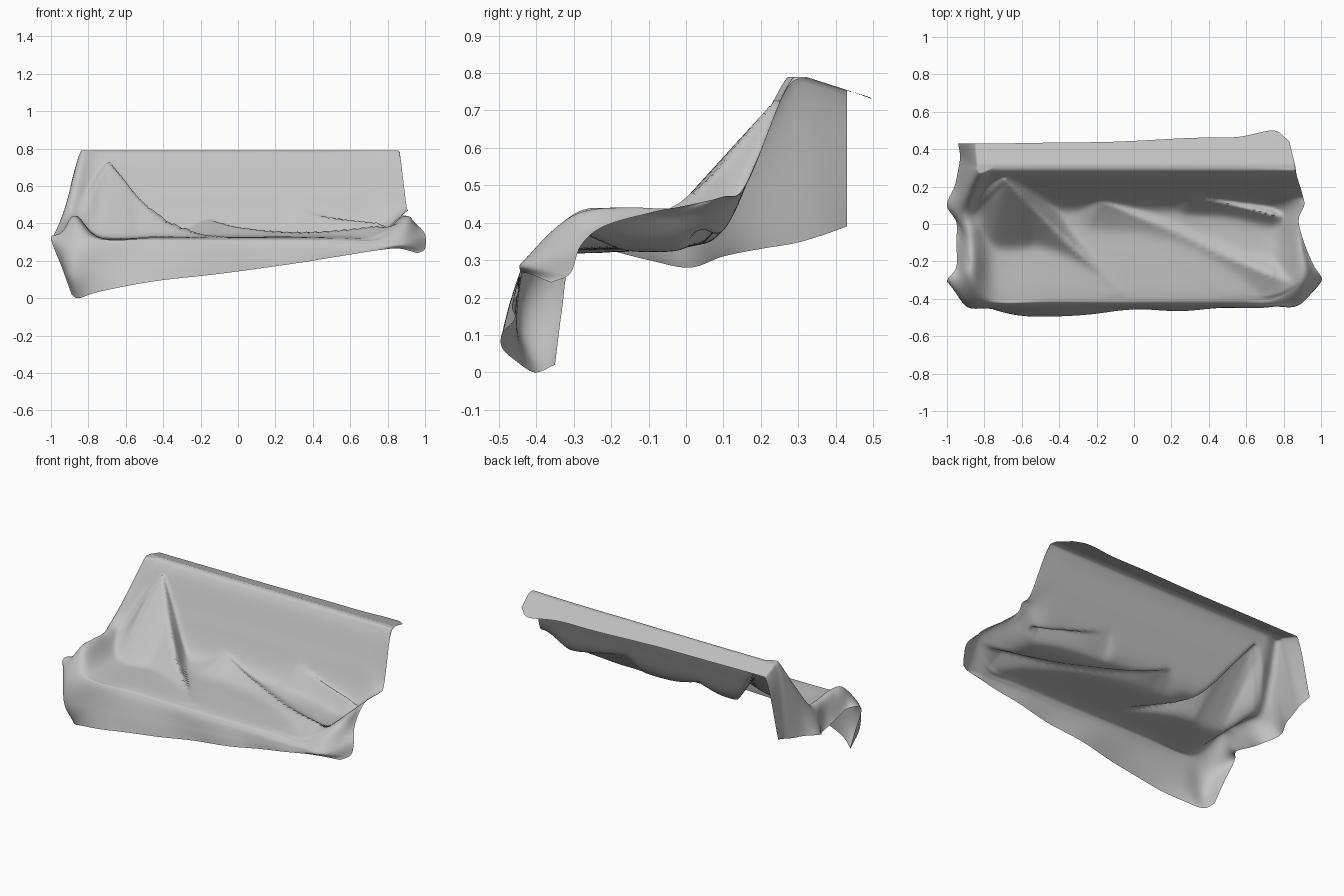
import bpy, math
from mathutils import Vector

cube = bpy.data.objects.get("Cube")
if cube:
    bpy.data.objects.remove(cube, do_unlink=True)

STEPS_ACROSS, STEPS_ALONG = 18, 10

# Each strip runs from the front hem, over the seat and backrest, to the rear hem
right_hem = [(-.89, -.355, .02), (-.94, -.335, .16), (-1, -.305, .32), (-.95, -.23, .33),
             (-.95, -.1, .3), (-.95, .01, .28), (-1, .1, .31), (-.96, .2, .33),
             (-.94, .29, .345), (-.93, .36, .365), (-.94, .43, .39)]
right_arm = [(-.85, -.41, 0), (-.89, -.445, .13), (-.89, -.415, .285), (-.88, -.3, .42),
             (-.87, -.2, .44), (-.88, -.06, .43), (-.9, .06, .45), (-.88, .17, .6),
             (-.85, .27, .755), (-.84, .32, .785), (-.85, .43, .75)]
left_arm = [(.86, -.43, .265), (.88, -.437, .285), (.88, -.41, .315), (.9, -.3, .42),
            (.88, -.17, .435), (.85, -.03, .42), (.87, .1, .45), (.87, .17, .52),
            (.85, .265, .755), (.84, .32, .79), (.81, .46, .75)]
left_hem = [(.96, -.365, .24), (1, -.31, .265), (1, -.28, .34), (.96, -.22, .39),
            (.91, -.1, .425), (.88, .02, .45), (.91, .1, .47), (.9, .16, .5),
            (.87, .26, .74), (.86, .32, .785), (.83, .44, .75)]
seat_profile = [(-.43, .295), (-.385, .32), (-.22, .328), (0, .332), (.1, .38),
                (.19, .57), (.265, .75), (.32, .79)]


def seat_strip(x, hem_y, hem_z, rear_y):
    """Middle strip from a hanging front hem to the rear edge."""
    points = [(x, hem_y, hem_z), (x, hem_y / 2 - .22, (hem_z + .29) / 2)]
    points += [(x, y, z) for y, z in seat_profile]
    return points + [(x, rear_y, .755 - max(0, rear_y - .45) * .5)]


strips = [right_hem, right_arm, seat_strip(-.74, -.46, .035, .43),
          seat_strip(-.45, -.5, .09, .435), seat_strip(-.1, -.465, .13, .44),
          seat_strip(.3, -.46, .185, .46), seat_strip(.55, -.45, .225, .465),
          seat_strip(.74, -.44, .255, .5), left_arm, left_hem]
strips = [[Vector(p) for p in strip] for strip in strips]


def spline(points, steps):
    """Smooth curve through the points."""
    padded = [points[0] * 2 - points[1]] + points + [points[-1] * 2 - points[-2]]
    out = []
    for a, b, c, d in zip(padded, padded[1:], padded[2:], padded[3:]):
        for i in range(steps):
            t = i / steps
            out.append(b + (c - a) * (t / 2) + (a * 2 - b * 5 + c * 4 - d) * (t * t / 2)
                       + (b * 3 - a - c * 3 + d) * (t ** 3 / 2))
    return out + [points[-1]]


# Taut folds: crest path, slope on the right side, slope on the left side
folds = [
    ([(-.69, .24, .73), (-.62, .17, .65), (-.52, .07, .53), (-.38, -.07, .42),
      (-.19, -.24, .345), (-.08, -.36, .32)], 1.1, 1.7),
    ([(-.17, .12, .42), (0, .05, .38), (.25, -.05, .355), (.5, -.17, .36),
      (.85, -.32, .4)], .6, .8),
    ([(.3, .15, .47), (.5, .11, .43), (.78, .04, .4)], 1.3, 1.3),
]
folds = [(spline([Vector(p) for p in path], 6), a, b) for path, a, b in folds]


def lift(p, strength):
    """Raise the cloth into the tent formed by each fold."""
    for path, right_slope, left_slope in folds:
        best = -1
        for a, b in zip(path, path[1:]):
            d, q = (b - a).to_2d(), (p - a).to_2d()
            t = min(1, max(0, q.dot(d) / d.length_squared))
            off = q - d * t
            slope = left_slope if d.x * off.y - d.y * off.x > 0 else right_slope
            best = max(best, a.z + (b.z - a.z) * t - slope * off.length)
        gap = best - p.z
        if gap > -.08:
            p.z += strength * (gap + math.sqrt(gap * gap + .0003)) / 2


# Loft the strips into one sheet
along = [spline(strip, STEPS_ALONG) for strip in strips]
rows = [spline(list(row), STEPS_ACROSS) for row in zip(*along)]
width = len(rows[0])
for j, row in enumerate(rows):
    for i, p in enumerate(row):
        if 3 * STEPS_ALONG <= j <= 8 * STEPS_ALONG and STEPS_ACROSS < i < STEPS_ACROSS * 8:
            lift(p, min(1, i / STEPS_ACROSS - 1, 8 - i / STEPS_ACROSS))
        # Soft ripples in the hanging front
        if j < 2 * STEPS_ALONG:
            fade = 1 - j / (2 * STEPS_ALONG)
            p.y += .005 * fade * math.sin(13 * p.x + 9 * p.z)
        # Flat top of the backrest, falling slightly to the rear
        p.z = min(max(0, p.z), .79 - max(0, p.y - .32) * .32)

verts = [p for row in rows for p in row]
faces = [(j * width + i, j * width + i + 1, (j + 1) * width + i + 1, (j + 1) * width + i)
         for j in range(len(rows) - 1) for i in range(width - 1)]
mesh = bpy.data.meshes.new("draped_cloth")
mesh.from_pydata(verts, [], faces)

# Plain grey fabric
fabric = bpy.data.materials.new("grey_fabric")
fabric.use_nodes = True
grey = (.55, .55, .55, 1)
fabric.diffuse_color = grey
fabric.node_tree.nodes["Principled BSDF"].inputs["Base Color"].default_value = grey
mesh.materials.append(fabric)

cloth = bpy.data.objects.new("draped_cloth", mesh)
bpy.context.collection.objects.link(cloth)
bpy.context.view_layer.objects.active = cloth
cloth.select_set(True)
bpy.ops.object.shade_smooth_by_angle(angle=math.radians(80))
